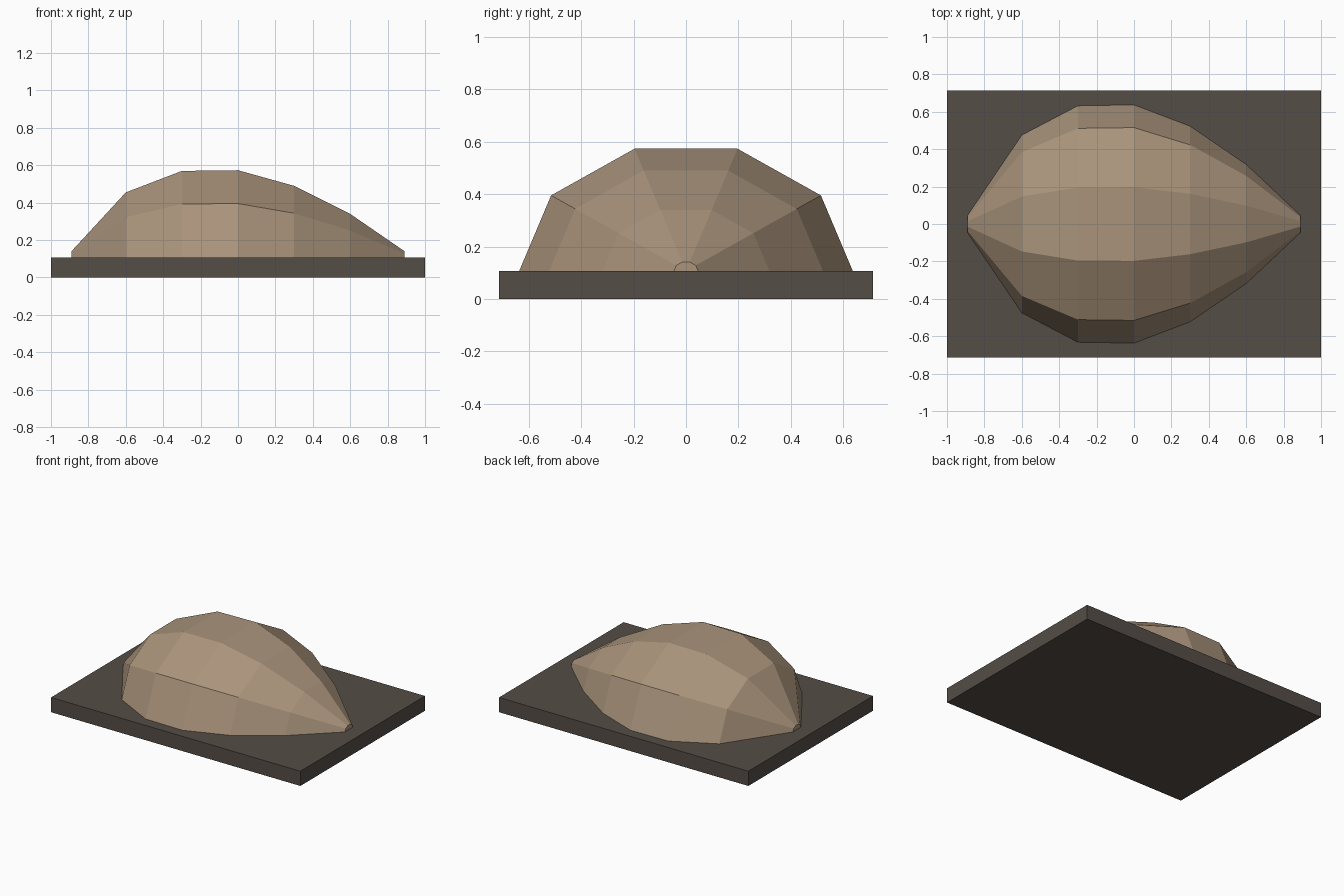
import bpy, bmesh, math

cube = bpy.data.objects.get("Cube")
if cube:
    bpy.data.objects.remove(cube, do_unlink=True)


def material(name, rgb):
    mat = bpy.data.materials.new(name)
    mat.use_nodes = True
    mat.diffuse_color = (*rgb, 1)
    mat.node_tree.nodes["Principled BSDF"].inputs["Base Color"].default_value = (*rgb, 1)
    return mat


def add_object(name, bm, mat):
    bmesh.ops.recalc_face_normals(bm, faces=bm.faces[:])
    mesh = bpy.data.meshes.new(name)
    bm.to_mesh(mesh)
    bm.free()
    mesh.materials.append(mat)
    obj = bpy.data.objects.new(name, mesh)
    bpy.context.collection.objects.link(obj)
    return obj


tan = material("warm tan", (0.40, 0.295, 0.20))
dark = material("dark brown", (0.09, 0.075, 0.063))

# Rectangular base slab
BASE_TOP = 0.107
bm = bmesh.new()
bmesh.ops.create_cube(bm, size=1)
for v in bm.verts:
    v.co.x *= 2
    v.co.y *= 1.428
    v.co.z = (v.co.z + 0.5) * BASE_TOP
add_object("base_slab", bm, dark)

# Half shell: five-sided arches lofted along x, stations are (x, half width)
stations = [(-0.89, 0.046), (-0.6, 0.475), (-0.3, 0.632), (0, 0.637),
            (0.3, 0.523), (0.6, 0.318), (0.89, 0.046)]
SEGMENTS = 5
HEIGHT_RATIO = 0.77
bm = bmesh.new()
arches = []
for x, r in stations:
    angles = [math.pi * i / SEGMENTS for i in range(SEGMENTS + 1)]
    arches.append([bm.verts.new((x, r * math.cos(a),
                                 BASE_TOP + r * HEIGHT_RATIO * math.sin(a)))
                   for a in angles])
for a, b in zip(arches, arches[1:]):
    for i in range(SEGMENTS):
        bm.faces.new((a[i], a[i + 1], b[i + 1], b[i]))
# Small end caps
bm.faces.new(arches[0])
bm.faces.new(arches[-1])
add_object("domed_shell", bm, tan)
